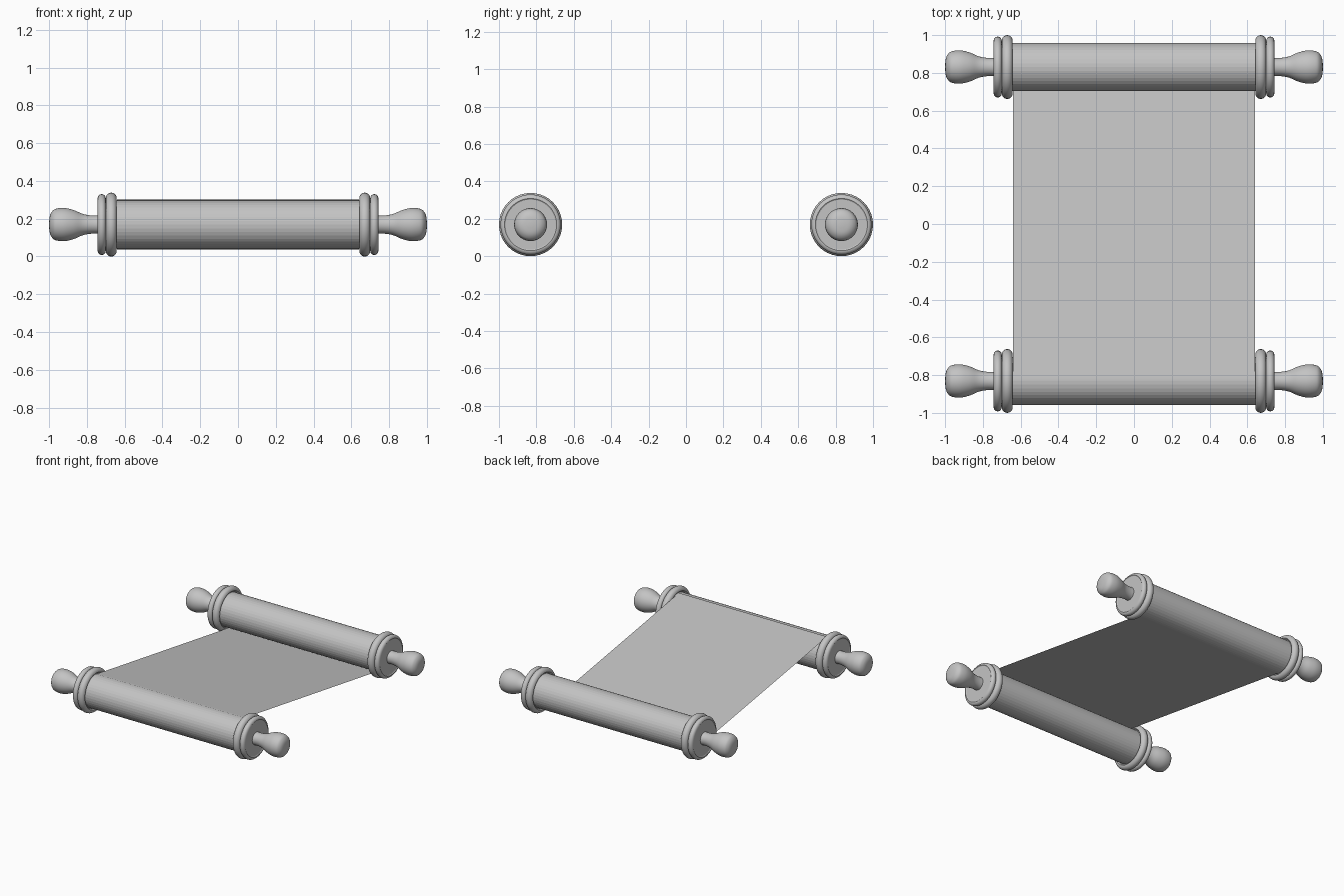
import bpy, bmesh, math
from mathutils import Vector
from mathutils.geometry import interpolate_bezier

if "Cube" in bpy.data.objects:
    bpy.data.objects.remove(bpy.data.objects["Cube"])

SIDES = 40
ROD_Y, ROD_Z = 0.831, 0.169      # roller axis
ROLL_R = 0.128
SHEET_X = 0.64

grey = bpy.data.materials.new("plain_grey")
grey.diffuse_color = (0.55, 0.55, 0.55, 1)
grey.use_nodes = True
grey.node_tree.nodes["Principled BSDF"].inputs["Base Color"].default_value = grey.diffuse_color


def finish(name, bm, angle=30):
    me = bpy.data.meshes.new(name)
    bm.to_mesh(me)
    bm.free()
    me.materials.append(grey)
    ob = bpy.data.objects.new(name, me)
    bpy.context.collection.objects.link(ob)
    bpy.ops.object.select_all(action='DESELECT')
    ob.select_set(True)
    bpy.context.view_layer.objects.active = ob
    bpy.ops.object.shade_smooth_by_angle(angle=math.radians(angle))
    return ob


def lathe(name, profile, y, side=1, angle=30):
    """Spin (x, radius) points around a roller axis; side=-1 mirrors in x."""
    bm = bmesh.new()
    rings = []
    for x, r in profile:
        ring = []
        for i in range(SIDES):
            a = 2 * math.pi * i / SIDES
            ring.append(bm.verts.new((side * x, y + r * math.sin(a), ROD_Z + r * math.cos(a))))
        rings.append(ring)
    for a, b in zip(rings, rings[1:]):
        for i in range(SIDES):
            j = (i + 1) % SIDES
            bm.faces.new((a[i], a[j], b[j], b[i]))
    bm.faces.new(rings[0])
    bm.faces.new(rings[-1])
    bmesh.ops.recalc_face_normals(bm, faces=bm.faces)
    return finish(name, bm, angle)


def rim(x0, x1, r, inner):
    """Disc profile with a rounded rim standing proud of its flat faces."""
    h = (x1 - x0) / 2
    c = (x0 + x1) / 2
    pts = [(c - h * math.cos(math.pi * t / 10), r - h + h * math.sin(math.pi * t / 10))
           for t in range(11)]
    return [(x0 + 0.01, inner), (x0 + 0.01, r - h - 0.008)] + pts + [(x1 - 0.004, r - h - 0.006), (x1 - 0.004, inner)]


def smooth_curve(pts, steps=5):
    """Catmull-Rom style curve through the points."""
    p = [Vector((a, b, 0)) for a, b in pts]
    p = [p[0]] + p + [p[-1]]
    out = []
    for i in range(1, len(p) - 2):
        seg = interpolate_bezier(p[i], p[i] + (p[i + 1] - p[i - 1]) / 6,
                                 p[i + 1] - (p[i + 2] - p[i]) / 6, p[i + 1], steps)
        out += [(v.x, v.y) for v in seg[:-1]]
    return out + [(p[-1].x, p[-1].y)]


handle = smooth_curve([(0.72, 0.05), (0.77, 0.048), (0.82, 0.056), (0.87, 0.077), (0.92, 0.088),
                       (0.965, 0.083), (0.985, 0.068), (0.996, 0.045), (1.0, 0.012)])

# Two rollers, each with a pair of turned ends
for label, y in (("front", -ROD_Y), ("back", ROD_Y)):
    lathe(label + "_roll", [(-0.66, ROLL_R), (0.66, ROLL_R)], y, angle=5)
    for end, s in (("right", 1), ("left", -1)):
        lathe(f"{label}_{end}_inner_disc", rim(0.642, 0.70, 0.169, 0.05), y, s)
        lathe(f"{label}_{end}_outer_disc", rim(0.70, 0.743, 0.161, 0.03), y, s)
        lathe(f"{label}_{end}_handle", handle, y, s)

# Sheet: leaves the top of the front roll and runs to the underside of the back one
R = ROLL_R + 0.004
tilt = math.asin(R / ROD_Y)
half = [(-ROD_Y + R * math.sin(tilt * t / 3), R * math.cos(tilt * t / 3)) for t in range(4)]
path = half + [(-y, -z) for y, z in reversed(half)]
bm = bmesh.new()
rows = [[bm.verts.new((x, y, ROD_Z + z)) for x in (-SHEET_X, SHEET_X)] for y, z in path]
for a, b in zip(rows, rows[1:]):
    bm.faces.new((a[0], a[1], b[1], b[0]))
finish("sheet", bm)
